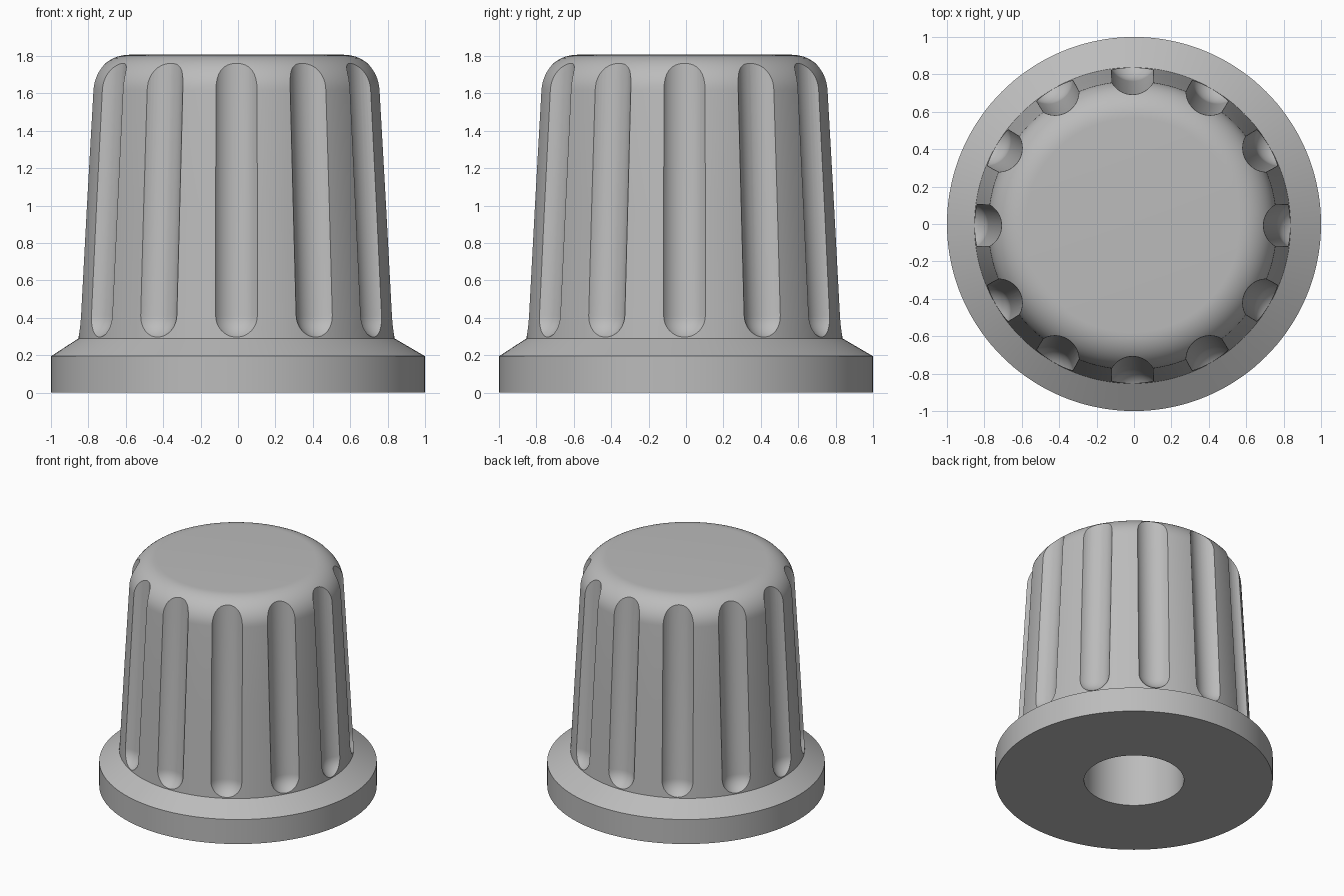
import bpy, bmesh
from math import sin, cos, pi, radians
from mathutils import Matrix, Vector

cube = bpy.data.objects.get("Cube")
if cube:
    bpy.data.objects.remove(cube, do_unlink=True)

SHIFT = -0.008               # the grip sits slightly off the base centre
FLUTES = 12
FLUTE_R = 0.135
WALL_SLOPE = -0.053


def wall_radius(z):
    return 0.845 + WALL_SLOPE * (z - 0.29)


def arc(cr, cz, radius, start, end, steps):
    """Points of an arc in the (radius, height) plane, angles in degrees."""
    angles = [radians(start + (end - start) * i / steps) for i in range(steps + 1)]
    return [(cr + radius * cos(a), cz + radius * sin(a)) for a in angles]


def lathe(bm, profile, segments, matrix=Matrix(), shift=lambda z: 0.0):
    """Closed solid of revolution around z, capped at both profile ends."""
    rings = []
    for r, z in profile:
        s = shift(z) if r > 0.4 else 0.0
        rings.append([bm.verts.new(matrix @ Vector((r * cos(a) + s, r * sin(a) + s, z)))
                      for a in (2 * pi * i / segments for i in range(segments))])
    for low, high in zip(rings, rings[1:]):
        for i in range(segments):
            j = (i + 1) % segments
            bm.faces.new((low[i], low[j], high[j], high[i]))
    bm.faces.new(rings[0][::-1])
    bm.faces.new(rings[-1])


def make_object(name, bm):
    bmesh.ops.recalc_face_normals(bm, faces=bm.faces[:])
    mesh = bpy.data.meshes.new(name)
    bm.to_mesh(mesh)
    bm.free()
    obj = bpy.data.objects.new(name, mesh)
    bpy.context.collection.objects.link(obj)
    return obj


# Knob: shaft hole, flared base, tapered grip and rounded crown in one profile
profile = [(0.36, 1.2), (0.36, 0.21), (0.36, 0.0), (1.0, 0.0), (1.0, 0.195),
           (0.845, 0.29), (wall_radius(1.0), 1.0)]
profile += arc(0.573, 1.607, 0.2, 3, 90, 14)
bm = bmesh.new()
lathe(bm, profile, 144, shift=lambda z: SHIFT if z > 0.25 else 0.0)
knob = make_object("knob", bm)

# Flute cutters: round-nosed rods leaning with the wall
nose_z = 0.417
rod = [(max(r, 0.002), z) for r, z in arc(0, 0, FLUTE_R, -90, 0, 10)] + [(FLUTE_R, 1.7)]
axis_r = wall_radius(nose_z) - 0.067 + FLUTE_R
bm = bmesh.new()
for i in range(FLUTES):
    place = (Matrix.Translation((SHIFT, SHIFT, 0))
             @ Matrix.Rotation(2 * pi * i / FLUTES, 4, 'Z')
             @ Matrix.Translation((axis_r, 0, nose_z))
             @ Matrix.Rotation(WALL_SLOPE, 4, 'Y'))
    lathe(bm, rod, 48, place)
cutter = make_object("flute_cutter", bm)
cutter.hide_render = True

# Cut the flutes into the grip
cut = knob.modifiers.new("flutes", 'BOOLEAN')
cut.operation = 'DIFFERENCE'
cut.solver = 'EXACT'
cut.object = cutter
bpy.ops.object.select_all(action='DESELECT')
knob.select_set(True)
bpy.context.view_layer.objects.active = knob
bpy.ops.object.modifier_apply(modifier=cut.name)
bpy.data.objects.remove(cutter, do_unlink=True)

# Plain grey plastic
grey = bpy.data.materials.new("grey_plastic")
grey.use_nodes = True
colour = (0.5, 0.5, 0.5, 1.0)
grey.diffuse_color = colour
grey.node_tree.nodes["Principled BSDF"].inputs["Base Color"].default_value = colour
knob.data.materials.clear()
knob.data.materials.append(grey)
bpy.ops.object.shade_smooth_by_angle(angle=radians(22))
